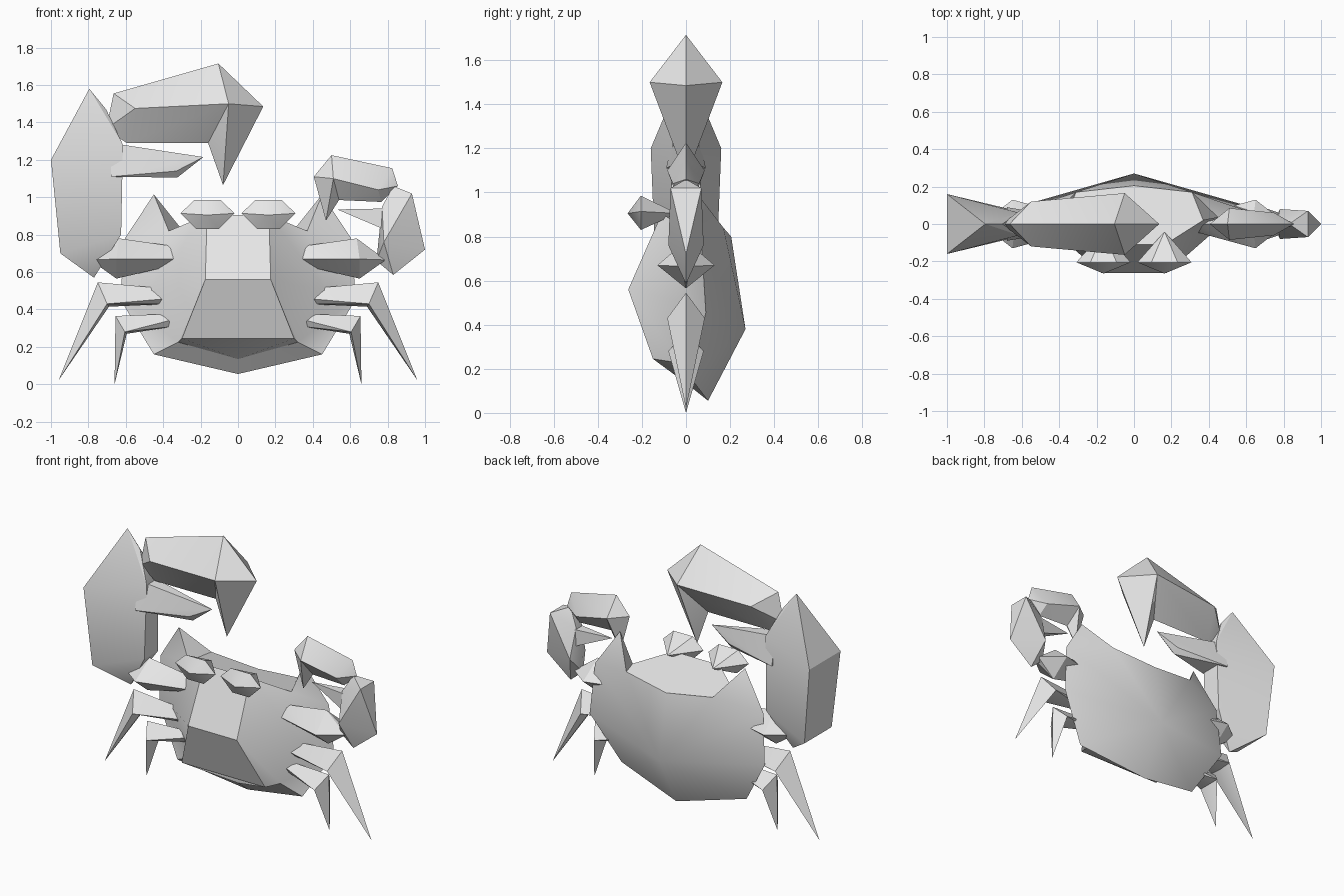
import bpy
import bmesh

if "Cube" in bpy.data.objects:
    bpy.data.objects.remove(bpy.data.objects["Cube"])

shell_grey = bpy.data.materials.new("shell_grey")
shell_grey.diffuse_color = (0.8, 0.8, 0.8, 1)
shell_grey.use_nodes = True
shell_grey.node_tree.nodes["Principled BSDF"].inputs["Base Color"].default_value = shell_grey.diffuse_color


def finish(name, bm):
    bmesh.ops.recalc_face_normals(bm, faces=bm.faces)
    mesh = bpy.data.meshes.new(name)
    bm.to_mesh(mesh)
    bm.free()
    mesh.materials.append(shell_grey)
    ob = bpy.data.objects.new(name, mesh)
    bpy.context.collection.objects.link(ob)
    return ob


def both(points):
    """Add the y-mirrored partner of every point that is off the centre plane."""
    return points + [(x, -y, z) for x, y, z in points if y]


def hull(name, points, sx=1):
    """Faceted part wrapped around a few corner points."""
    bm = bmesh.new()
    for x, y, z in points:
        bm.verts.new((x * sx, y, z))
    res = bmesh.ops.convex_hull(bm, input=bm.verts)
    bmesh.ops.dissolve_limit(bm, angle_limit=0.02, verts=bm.verts, edges=bm.edges)
    loose = [v for v in bm.verts if not v.link_faces]
    bmesh.ops.delete(bm, geom=loose, context='VERTS')
    return finish(name, bm)


# Body and carapace: half outline, mirrored in x
half = {
    "A": (.165, -.11, .905), "B": (.175, -.262, .56), "C": (.30, -.15, .245),
    "R1": (.37, .02, .82), "R2": (.475, 0, .5), "R3": (.32, -.02, .225),
    "S2": (.45, .02, .16), "S3": (.63, .09, .455), "S4": (.605, .07, .78),
    "S5": (.45, .035, 1.015), "S6": (.31, .17, .84),
}
middle = {"D": (0, 0, .135), "S1": (0, .1, .055), "S7": (0, .205, .8), "K": (0, .27, .38)}
half_faces = [
    "A B R2 R1", "B C R3 R2", "C D R3",                        # front sides
    "R1 S5 S6", "R1 S4 S5", "R1 R2 S4", "R2 S3 S4",            # rim
    "R2 R3 S3", "R3 S2 S3", "R3 D S1 S2",
    "K S1 S2", "K S2 S3", "K S3 S4", "K S4 S6", "S4 S5 S6", "K S6 S7",  # back
]
bm = bmesh.new()
side = {1: {}, -1: {}}
for k, p in middle.items():
    side[1][k] = side[-1][k] = bm.verts.new(p)
for s in (1, -1):
    for k, (x, y, z) in half.items():
        side[s][k] = bm.verts.new((x * s, y, z))
for s in (1, -1):
    for f in half_faces:
        bm.faces.new([side[s][k] for k in f.split()])
r, l = side[1], side[-1]
bm.faces.new((r["A"], l["A"], l["B"], r["B"]))                 # front panel
bm.faces.new((r["B"], l["B"], l["C"], r["C"]))
bm.faces.new((r["C"], l["C"], r["D"]))
bm.faces.new((r["A"], r["R1"], r["S6"], r["S7"], l["S6"], l["R1"], l["A"]))
finish("body", bm)

for s, tag in ((1, "right"), (-1, "left")):
    # Eye: hexagonal double pyramid
    ring = [(.145, .007), (.07, .078), (-.07, .078), (-.145, .007), (-.06, -.077), (.06, -.077)]
    hull("eye_" + tag, [(.163 + x, -.205, .907 + z) for x, z in ring]
         + [(.163, -.265, .905), (.163, -.04, .905)], s)
    # Arm between body and claw
    hull("arm_" + tag, both([(.3, 0, .67), (.32, 0, .735), (.33, 0, .64), (.32, .04, .67),
                             (.635, 0, .78), (.65, 0, .565), (.65, .13, .67),
                             (.79, .02, .665)]), s)
    # Legs: thigh and pointed shin
    hull("upper_thigh_" + tag, both([(.37, 0, .51), (.355, 0, .43), (.355, .03, .46),
                                     (.75, 0, .545), (.69, 0, .415), (.70, .085, .43)]), s)
    hull("upper_shin_" + tag, both([(.75, 0, .545), (.69, 0, .415), (.70, .085, .43),
                                    (.96, 0, .02)]), s)
    hull("lower_thigh_" + tag, both([(.41, 0, .375), (.34, 0, .31), (.37, .03, .34),
                                     (.655, 0, .365), (.595, 0, .27), (.605, .08, .28)]), s)
    hull("lower_shin_" + tag, both([(.655, 0, .365), (.595, 0, .27), (.605, .08, .28),
                                    (.66, 0, 0)]), s)

# Large claw
hull("large_palm", both([(-.795, 0, 1.58), (-1, .16, 1.2), (-.95, .14, .7), (-.77, 0, .57),
                         (-.625, .07, .8), (-.615, .06, 1.28), (-.705, 0, 1.47)]))
hull("large_fixed_finger", both([(-.68, .09, 1.11), (-.68, .05, 1.29),
                                 (-.185, 0, 1.215), (-.325, 0, 1.105), (-.33, .03, 1.14)]))
knuckle = [(-.105, 0, 1.715), (-.05, .165, 1.5), (-.16, 0, 1.29)]
hull("large_moving_finger", both(knuckle + [(-.665, 0, 1.555), (-.705, 0, 1.365),
                                            (-.55, .12, 1.475), (-.595, 0, 1.29)]))
hull("large_finger_tip", both(knuckle + [(.135, 0, 1.485), (-.08, 0, 1.065)]))

# Small claw
hull("small_palm", both([(.83, 0, 1.06), (.93, .07, 1.02), (1, 0, .72), (.83, 0, .585),
                         (.74, 0, .66), (.78, .08, .76), (.77, .03, .95)]))
hull("small_fixed_finger", both([(.53, 0, .935), (.80, .04, .94), (.80, .04, .82),
                                 (.69, 0, .875)]))
knuckle = [(.5, 0, 1.225), (.51, .085, 1.1), (.54, 0, .985)]
hull("small_moving_finger", both(knuckle + [(.825, 0, 1.155), (.75, .06, 1.04),
                                            (.855, 0, 1.06), (.765, 0, .975)]))
hull("small_finger_tip", both(knuckle + [(.405, 0, 1.11), (.47, 0, .875)]))

# Soften shallow folds, keep the strong edges sharp
for ob in bpy.context.scene.objects:
    ob.select_set(True)
    bpy.context.view_layer.objects.active = ob
bpy.ops.object.shade_smooth_by_angle()
